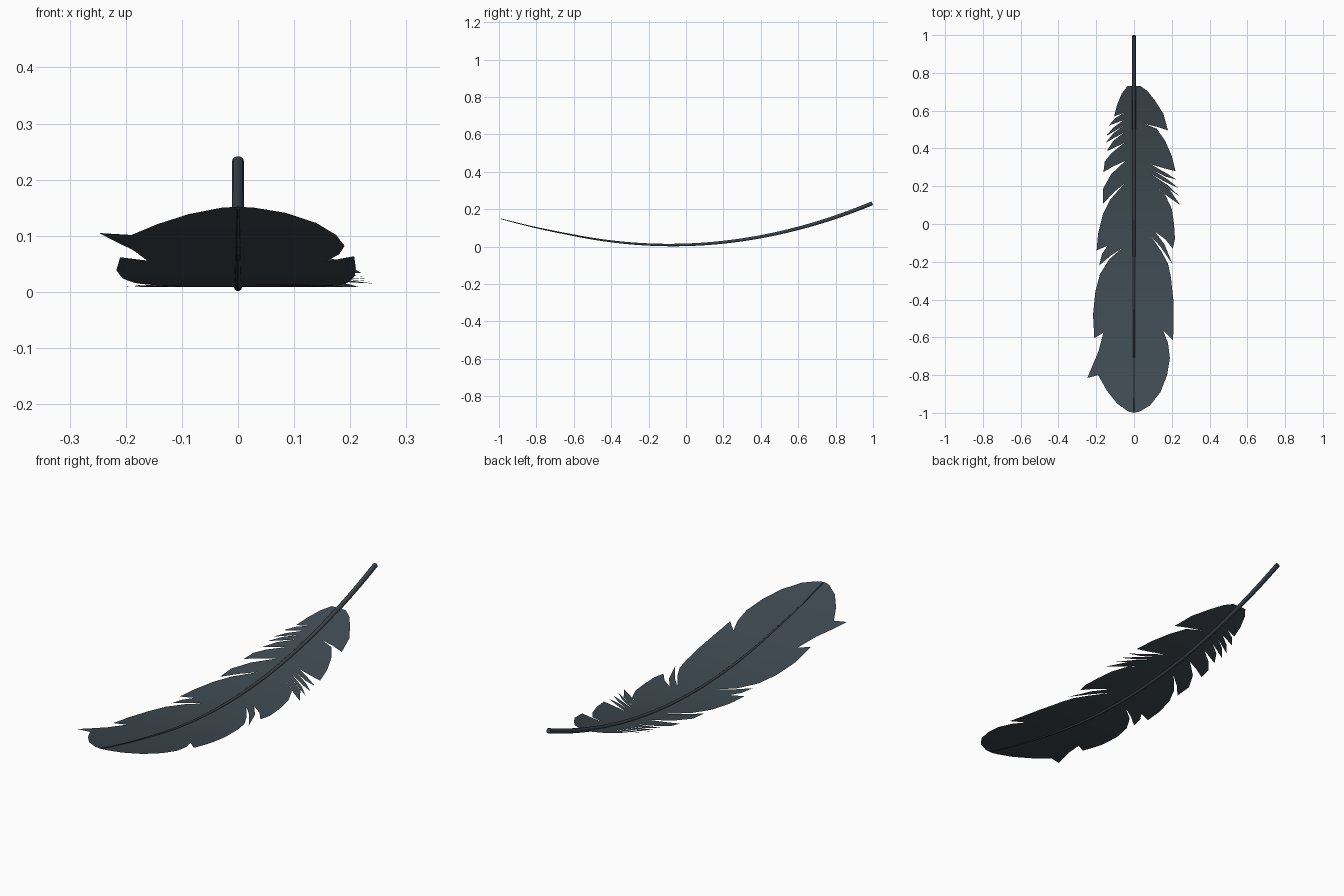
import bpy, bmesh, math
from mathutils import Vector

if "Cube" in bpy.data.objects:
    bpy.data.objects.remove(bpy.data.objects["Cube"])


def lift(y):
    """Height of the feather's bow at a given length position."""
    return 0.0085 + 0.193 * (y + 0.08) ** 2 - 0.02 * (max(0, -y - 0.6) / 0.4) ** 1.5


def material(name, rgb):
    m = bpy.data.materials.new(name)
    m.diffuse_color = (*rgb, 1)
    m.use_nodes = True
    m.node_tree.nodes["Principled BSDF"].inputs["Base Color"].default_value = m.diffuse_color
    return m


def finish(bm, name, mat):
    bmesh.ops.recalc_face_normals(bm, faces=bm.faces)
    me = bpy.data.meshes.new(name)
    bm.to_mesh(me)
    bm.free()
    ob = bpy.data.objects.new(name, me)
    bpy.context.collection.objects.link(ob)
    me.materials.append(mat)
    for p in me.polygons:
        p.use_smooth = True
    return ob


# Vane outlines, from the quill end to the tip; the dips are splits between barbs
right = [(.035, .73), (.07, .705), (.11, .655), (.155, .585), (.18, .495),
         (.12, .515), (.055, .53), (.12, .505), (.165, .44), (.20, .36), (.22, .28),
         (.16, .295), (.09, .315), (.17, .27), (.225, .235),
         (.17, .25), (.10, .285), (.18, .235), (.235, .19),
         (.17, .22), (.09, .265), (.18, .205), (.237, .15),
         (.17, .195), (.085, .25), (.19, .18), (.245, .10),
         (.18, .145), (.11, .20), (.165, .155), (.20, .08), (.212, 0), (.217, -.08), (.205, -.13),
         (.165, -.08), (.11, -.04), (.16, -.105), (.205, -.215),
         (.14, -.12), (.09, -.065), (.145, -.145), (.18, -.21),
         (.195, -.28), (.208, -.40), (.21, -.50), (.207, -.615),
         (.155, -.565), (.18, -.63), (.19, -.71), (.175, -.80), (.14, -.89), (.085, -.96), (.03, -.993)]
left = [(.035, .73), (.065, .69), (.09, .63), (.105, .57),
        (.05, .59), (.10, .56), (.135, .52),
        (.055, .55), (.11, .51), (.148, .465),
        (.055, .52), (.11, .48), (.15, .43),
        (.052, .485), (.11, .44), (.145, .385),
        (.05, .43), (.12, .375), (.155, .33), (.162, .275),
        (.11, .305), (.045, .335), (.12, .265), (.165, .185), (.165, .105),
        (.11, .165), (.05, .215), (.125, .13), (.165, .05), (.19, -.05), (.198, -.14),
        (.14, -.115), (.17, -.16), (.185, -.22),
        (.12, -.165), (.065, -.13), (.13, -.185),
        (.18, -.265), (.205, -.36), (.217, -.48), (.21, -.605),
        (.162, -.575), (.188, -.675), (.218, -.745), (.247, -.815),
        (.19, -.80), (.145, -.88), (.09, -.95), (.03, -.993)]

slate = material("slate_feather", (.05, .07, .085))
dark = material("dark_shaft", (.04, .052, .065))

# Vane: flat outline filled, sliced across its length, then bowed
bm = bmesh.new()
outline = right + [(0, -1)] + [(-x, y) for x, y in reversed(left)]
vs = [bm.verts.new((x, y, 0)) for x, y in outline]
edges = [bm.edges.new((vs[i - 1], vs[i])) for i in range(len(vs))]
bmesh.ops.triangle_fill(bm, edges=edges, use_beauty=True, normal=(0, 0, 1))
for i in range(1, 50):
    bmesh.ops.bisect_plane(bm, geom=bm.verts[:] + bm.edges[:] + bm.faces[:], dist=1e-5,
                           plane_co=(0, -1 + i * 0.04, 0), plane_no=(0, 1, 0))
for v in bm.verts:
    v.co.z = lift(v.co.y)
for f in bm.faces:
    f.normal_update()
    if f.normal.z < 0:
        f.normal_flip()
vane = finish(bm, "feather_vane", slate)
bpy.context.view_layer.update()
if sum(p.normal.z for p in vane.data.polygons) < 0:
    vane.data.flip_normals()

# Shaft: tapered tube following the same bow
bm = bmesh.new()
rings, sides, n = [], 10, 48
for i in range(n + 1):
    y = 0.996 - 1.986 * i / n
    r = 0.0015 + 0.0095 * ((y + 1) / 2) ** 0.7
    slope = (lift(y + .01) - lift(y - .01)) / .02
    up = Vector((0, -slope, 1)).normalized()
    c = Vector((0, y, lift(y)))
    rings.append([bm.verts.new(c + Vector((1, 0, 0)) * r * math.cos(a) + up * r * math.sin(a))
                  for a in (2 * math.pi * k / sides for k in range(sides))])
for a, b in zip(rings, rings[1:]):
    for k in range(sides):
        bm.faces.new((a[k - 1], a[k], b[k], b[k - 1]))
bm.faces.new(rings[0])
bm.faces.new(rings[-1])
shaft = finish(bm, "feather_shaft", dark)
bpy.context.view_layer.objects.active = shaft
shaft.select_set(True)
bpy.ops.object.shade_smooth_by_angle(angle=math.radians(40))
